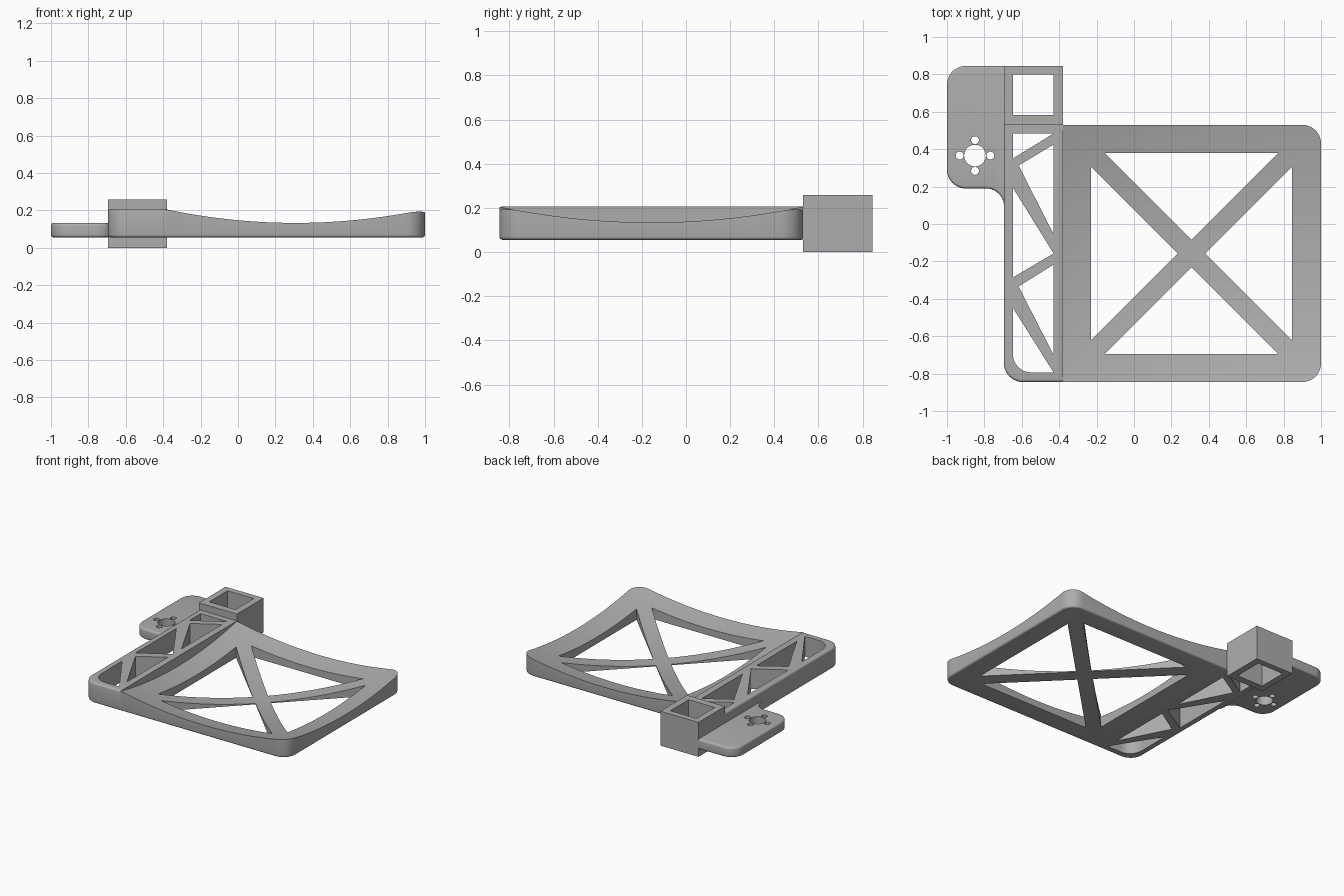
import bpy, bmesh, math
from mathutils import Vector

if "Cube" in bpy.data.objects:
    bpy.data.objects.remove(bpy.data.objects["Cube"])

grey = bpy.data.materials.new("plain grey")
grey.diffuse_color = (0.42, 0.42, 0.42, 1)
grey.use_nodes = True
grey.node_tree.nodes["Principled BSDF"].inputs["Base Color"].default_value = grey.diffuse_color


def outline(corners, steps=10):
    """Polygon from (x, y, radius) corners; rounded corners are right angles."""
    pts, n = [], len(corners)
    for i, (x, y, r) in enumerate(corners):
        p = Vector((x, y))
        if r == 0:
            pts.append(p)
            continue
        a = (Vector(corners[i - 1][:2]) - p).normalized()
        b = (Vector(corners[(i + 1) % n][:2]) - p).normalized()
        c = p + r * (a + b)
        for k in range(steps + 1):
            t = math.pi / 2 * k / steps
            pts.append(c - r * b * math.cos(t) - r * a * math.sin(t))
    return pts


def circle(cx, cy, r, n=32):
    return [Vector((cx + r * math.cos(2 * math.pi * i / n),
                    cy + r * math.sin(2 * math.pi * i / n))) for i in range(n)]


def finish(name, bm):
    bmesh.ops.recalc_face_normals(bm, faces=bm.faces)
    me = bpy.data.meshes.new(name)
    bm.to_mesh(me)
    bm.free()
    me.materials.append(grey)
    ob = bpy.data.objects.new(name, me)
    bpy.context.collection.objects.link(ob)
    return ob


def prism(name, polys, z0, z1, round_edge=None, radius=0.014):
    """Extrude polygons; soften the horizontal edges picked by round_edge."""
    bm = bmesh.new()
    for poly in polys:
        lo = [bm.verts.new((p.x, p.y, z0)) for p in poly]
        hi = [bm.verts.new((p.x, p.y, z1)) for p in poly]
        bm.faces.new(lo)
        bm.faces.new(hi)
        for i in range(len(lo)):
            j = (i + 1) % len(lo)
            bm.faces.new((lo[i], lo[j], hi[j], hi[i]))
    if round_edge:
        bmesh.ops.recalc_face_normals(bm, faces=bm.faces)
        picked = []
        for e in bm.edges:
            a, b = e.verts[0].co, e.verts[1].co
            if abs(a.z - b.z) < 1e-6 and round_edge((a + b) / 2):
                picked.append(e)
        bmesh.ops.bevel(bm, geom=picked, offset=radius, segments=4,
                        profile=0.5, affect='EDGES')
    return finish(name, bm)


def cut(ob, cutter):
    mod = ob.modifiers.new("cut", 'BOOLEAN')
    mod.operation, mod.solver, mod.object = 'DIFFERENCE', 'EXACT', cutter
    cutter.hide_render = True
    bpy.ops.object.select_all(action='DESELECT')
    ob.select_set(True)
    bpy.context.view_layer.objects.active = ob
    bpy.ops.object.modifier_apply(modifier=mod.name)
    bpy.data.objects.remove(cutter)


def smooth(ob):
    bpy.ops.object.select_all(action='DESELECT')
    ob.select_set(True)
    bpy.context.view_layer.objects.active = ob
    bpy.ops.object.shade_smooth_by_angle(angle=math.radians(30))


def flat(points):
    return [Vector(p) for p in points]


BOTTOM = 0.056
CX, CY = 0.3075, -0.1575      # middle of the dished panel

# dished panel
panel = prism("dished_panel", [outline([(-0.385, -0.845, 0), (1, -0.845, 0.1),
                                        (1, 0.53, 0.1), (-0.385, 0.53, 0)])],
              BOTTOM, 0.26, lambda m: m.z < 0.1 and m.x > -0.38)

# shallow bowl cutter for the panel's top
bm = bmesh.new()
bmesh.ops.create_grid(bm, x_segments=48, y_segments=48, size=0.75)
for v in bm.verts:
    v.co.z = 0.062 + 0.151 * (v.co.x ** 2 + v.co.y ** 2)
    v.co.x += CX
    v.co.y += CY
up = bmesh.ops.extrude_face_region(bm, geom=bm.faces[:], use_keep_orig=True)
for v in up["geom"]:
    if isinstance(v, bmesh.types.BMVert):
        v.co.z = 0.5
cut(panel, finish("bowl_cutter", bm))

# four triangular windows leaving a diagonal cross
tri = [(-0.463, 0.5375), (0.463, 0.5375), (0, 0.0745)]
windows = []
for k in range(4):
    c, s = round(math.cos(k * math.pi / 2)), round(math.sin(k * math.pi / 2))
    windows.append(flat([(CX + c * x - s * y, CY + s * x + c * y) for x, y in tri]))
cut(panel, prism("window_cutter", windows, -0.1, 0.4))
smooth(panel)

# lattice side rail
rail = prism("lattice_rail", [outline([(-0.695, -0.845, 0.1), (-0.38, -0.845, 0),
                                       (-0.38, 0.53, 0), (-0.695, 0.53, 0)])],
             BOTTOM, 0.207, lambda m: m.x < -0.381 and m.y < 0.52)
L, R = -0.648, -0.43
gaps = [flat([(L, 0.484), (R, 0.484), (L, 0.35)]),
        flat([(R, 0.425), (-0.617, 0.313), (R, -0.055)]),
        flat([(L, 0.195), (L, -0.286), (R, -0.158)]),
        flat([(R, -0.217), (-0.617, -0.334), (R, -0.70)]),
        outline([(L, -0.447, 0), (L, -0.794, 0.1), (R, -0.794, 0)])]
cut(rail, prism("gap_cutter", gaps, -0.1, 0.4))
smooth(rail)

# square socket, open top and bottom
socket = prism("square_socket", [flat([(-0.695, 0.53), (-0.38, 0.53),
                                       (-0.38, 0.845), (-0.695, 0.845)])], 0, 0.258)
cut(socket, prism("socket_cutter", [flat([(-0.647, 0.583), (-0.43, 0.583),
                                          (-0.43, 0.80), (-0.647, 0.80)])], -0.1, 0.4))

# motor tab with a bolt-hole pattern
tab = prism("mounting_tab", [outline([(-1, 0.845, 0.1), (-1, 0.19, 0.1),
                                      (-0.695, 0.19, 0.095), (-0.695, 0.085, 0),
                                      (-0.69, 0.085, 0), (-0.69, 0.845, 0)])],
            BOTTOM, 0.133, lambda m: m.x < -0.7 and m.y < 0.9)
hx, hy = -0.85, 0.366
holes = [circle(hx, hy, 0.058)]
holes += [circle(hx + dx, hy + dy, 0.021, 20)
          for dx, dy in ((0.082, 0), (-0.082, 0), (0, 0.082), (0, -0.082))]
cut(tab, prism("hole_cutter", holes, -0.1, 0.4))
smooth(tab)
